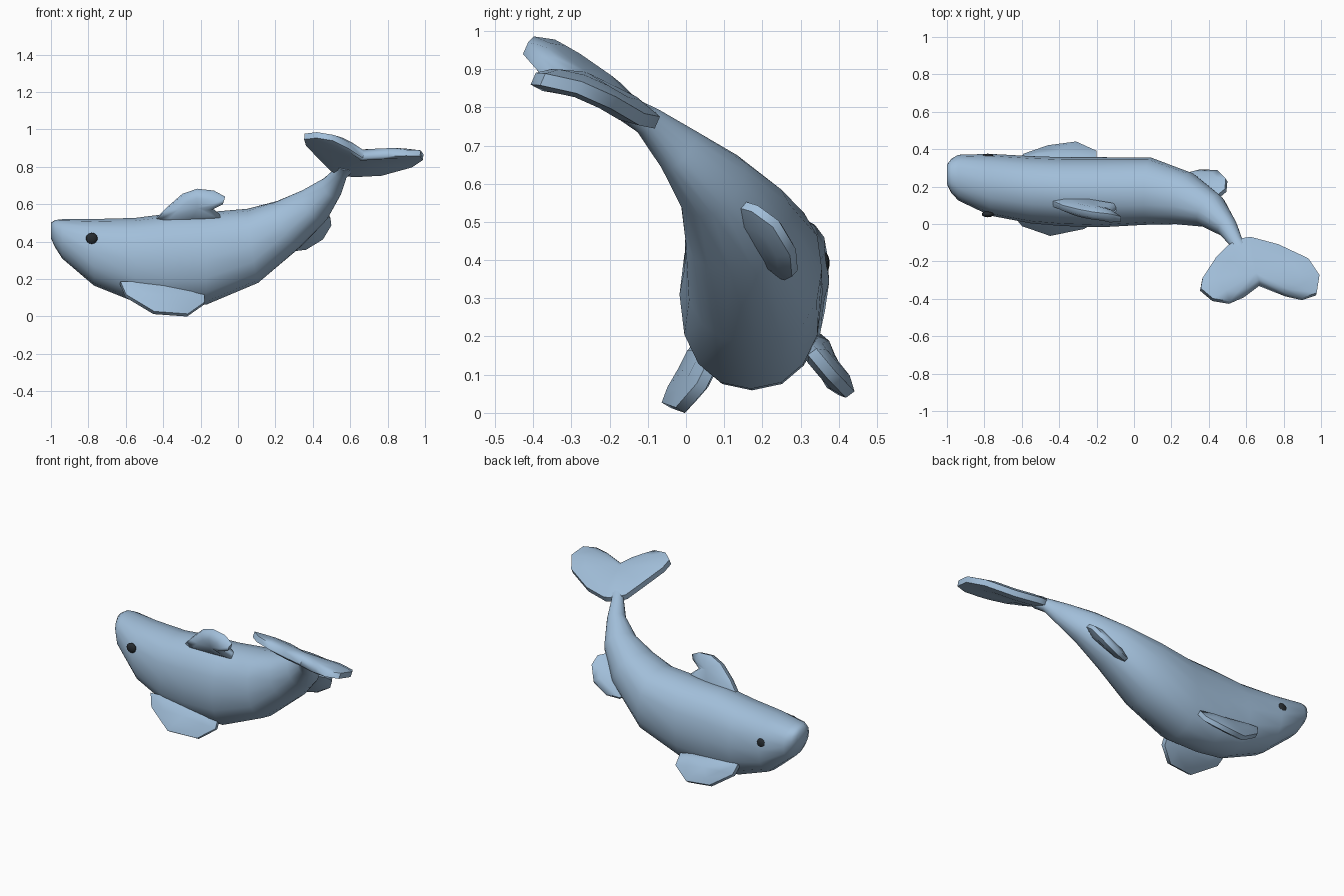
import bpy, bmesh
from math import cos, sin, pi, radians, copysign
from mathutils import Vector

if "Cube" in bpy.data.objects:
    bpy.data.objects.remove(bpy.data.objects["Cube"])


def material(name, rgb):
    m = bpy.data.materials.new(name)
    m.diffuse_color = (*rgb, 1)
    m.use_nodes = True
    m.node_tree.nodes["Principled BSDF"].inputs["Base Color"].default_value = m.diffuse_color
    return m


SKIN = material("blue_skin", (0.36, 0.52, 0.70))
DARK = material("dark_eye", (0.02, 0.025, 0.03))


def finish(name, bm, mat, angle=60):
    bmesh.ops.recalc_face_normals(bm, faces=bm.faces)
    me = bpy.data.meshes.new(name)
    bm.to_mesh(me)
    bm.free()
    me.materials.append(mat)
    ob = bpy.data.objects.new(name, me)
    bpy.context.collection.objects.link(ob)
    bpy.ops.object.select_all(action='DESELECT')
    ob.select_set(True)
    bpy.context.view_layer.objects.active = ob
    bpy.ops.object.shade_smooth_by_angle(angle=radians(angle))
    return ob


def bridge(bm, a, b):
    n = len(a)
    for i in range(n):
        j = (i + 1) % n
        bm.faces.new((a[i], a[j], b[j], b[i]))


def loft(name, rings, sides=16, power=2.25):
    """Skin rounded sections: centre, half width, half height, yaw, pitch."""
    bm = bmesh.new()
    loops = []
    for x, y, z, w, h, yaw, pitch in rings:
        a, p = radians(yaw), radians(pitch)
        tangent = Vector((cos(p) * cos(a), cos(p) * sin(a), sin(p)))
        side = Vector((-sin(a), cos(a), 0))
        up = tangent.cross(side)
        loop = []
        for i in range(sides):
            t = 2 * pi * i / sides
            c = copysign(abs(cos(t)) ** (2 / power), cos(t))
            s = copysign(abs(sin(t)) ** (2 / power), sin(t))
            loop.append(bm.verts.new(Vector((x, y, z)) + side * c * w + up * s * h))
        loops.append(loop)
    for a, b in zip(loops, loops[1:]):
        bridge(bm, a, b)
    bm.faces.new(loops[0])
    bm.faces.new(loops[-1])
    return finish(name, bm, SKIN)


def fin(name, points, edge=0.014, core=0.03, inset=0.6):
    """Fin slab from its outline: thin rim, thicker middle."""
    pts = [Vector(p) for p in points]
    mid = sum(pts, Vector()) / len(pts)
    normal = sum(((a - mid).cross(b - mid) for a, b in zip(pts, pts[1:] + pts[:1])),
                 Vector()).normalized()
    bm = bmesh.new()
    rims = []
    for sgn in (1, -1):
        rim = [bm.verts.new(p + normal * sgn * edge) for p in pts]
        inner = [bm.verts.new(mid + (p - mid) * inset + normal * sgn * core) for p in pts]
        centre = bm.verts.new(mid + normal * sgn * core)
        bridge(bm, rim, inner)
        for a, b in zip(inner, inner[1:] + inner[:1]):
            bm.faces.new((a, b, centre))
        rims.append(rim)
    bridge(bm, *rims)
    return finish(name, bm, SKIN)


# Body from snout to narrow tail stock
loft("body", [
    (-1.00, 0.265, 0.460, 0.052, 0.042, 0, 0),
    (-0.978, 0.258, 0.443, 0.090, 0.073, 0, 0),
    (-0.94, 0.248, 0.415, 0.122, 0.105, 0, 0),
    (-0.77, 0.21, 0.343, 0.165, 0.178, 0, 0),
    (-0.55, 0.183, 0.302, 0.180, 0.225, 0, 0),
    (-0.38, 0.173, 0.304, 0.184, 0.245, 0, 0),
    (-0.17, 0.170, 0.31, 0.187, 0.247, 0, 0),
    (0.08, 0.176, 0.378, 0.180, 0.20, -3, 8),
    (0.27, 0.135, 0.495, 0.143, 0.138, -18, 28),
    (0.41, 0.070, 0.597, 0.096, 0.100, -38, 34),
    (0.50, -0.02, 0.690, 0.055, 0.066, -55, 37),
    (0.548, -0.10, 0.765, 0.036, 0.040, -60, 35),
    (0.585, -0.17, 0.805, 0.055, 0.030, -62, 30),
])

# Tail fluke with two upswept lobes
fin("tail_fluke", [
    (0.50, -0.12, 0.79), (0.56, -0.085, 0.77), (0.62, -0.075, 0.76), (0.77, -0.115, 0.768),
    (0.93, -0.19, 0.812), (0.99, -0.28, 0.852), (0.975, -0.375, 0.873),
    (0.90, -0.40, 0.875), (0.81, -0.38, 0.872), (0.67, -0.325, 0.862),
    (0.59, -0.385, 0.915), (0.51, -0.42, 0.955), (0.42, -0.405, 0.970),
    (0.355, -0.35, 0.962), (0.365, -0.295, 0.93), (0.44, -0.18, 0.85)],
    0.017, 0.032, 0.7)

# Dorsal fin, leaning sideways
fin("dorsal_fin", [
    (-0.46, 0.12, 0.50), (-0.38, 0.085, 0.58), (-0.30, 0.065, 0.65), (-0.22, 0.05, 0.678),
    (-0.13, 0.04, 0.668), (-0.07, 0.025, 0.635), (-0.08, 0.03, 0.605),
    (-0.14, 0.055, 0.575), (-0.08, 0.09, 0.525), (-0.26, 0.12, 0.50)], 0.015, 0.036, 0.6)

# Side flippers
fin("near_flipper", [
    (-0.63, 0.035, 0.18), (-0.60, 0.00, 0.11), (-0.45, -0.052, 0.020), (-0.27, -0.015, 0.007),
    (-0.18, 0.04, 0.07), (-0.18, 0.07, 0.13), (-0.40, 0.06, 0.18)])
fin("far_flipper", [
    (-0.61, 0.34, 0.20), (-0.59, 0.365, 0.14), (-0.46, 0.41, 0.055), (-0.31, 0.43, 0.048),
    (-0.20, 0.38, 0.10), (-0.20, 0.33, 0.16), (-0.40, 0.31, 0.19)])

# Rear belly fin
fin("belly_fin", [
    (0.25, 0.23, 0.37), (0.28, 0.265, 0.355), (0.36, 0.285, 0.365), (0.45, 0.28, 0.42),
    (0.495, 0.235, 0.495), (0.49, 0.18, 0.535), (0.43, 0.13, 0.55), (0.33, 0.16, 0.47)],
    0.012, 0.03)

# Eyes
for name, y, z in (("near_eye", 0.052, 0.418), ("far_eye", 0.360, 0.392)):
    bm = bmesh.new()
    bmesh.ops.create_uvsphere(bm, u_segments=14, v_segments=8, radius=1)
    bmesh.ops.scale(bm, vec=(0.032, 0.016, 0.03), verts=bm.verts)
    bmesh.ops.translate(bm, vec=(-0.782, y, z), verts=bm.verts)
    finish(name, bm, DARK)
